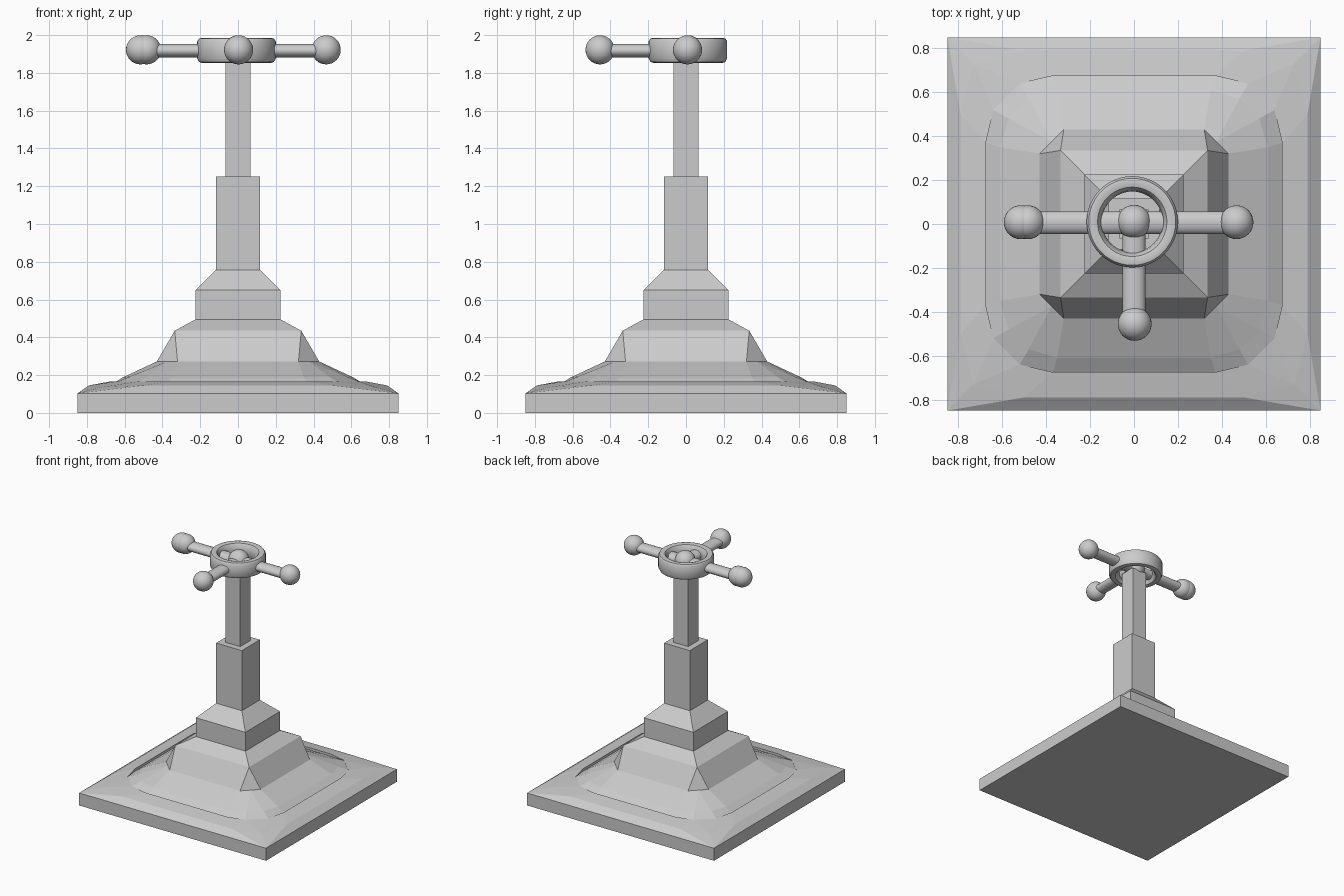
import bpy, bmesh, math
from mathutils import Matrix

if "Cube" in bpy.data.objects:
    bpy.data.objects.remove(bpy.data.objects["Cube"])

HZ = 1.922  # handle height


def finish(name, bm, smooth=False):
    bmesh.ops.recalc_face_normals(bm, faces=bm.faces)
    me = bpy.data.meshes.new(name)
    bm.to_mesh(me)
    bm.free()
    ob = bpy.data.objects.new(name, me)
    bpy.context.collection.objects.link(ob)
    if smooth:
        bpy.ops.object.select_all(action='DESELECT')
        ob.select_set(True)
        bpy.context.view_layer.objects.active = ob
        bpy.ops.object.shade_smooth_by_angle(angle=math.radians(40))
    return ob


def stack(name, levels):
    """Loft rings with four-fold symmetry; each level gives two points of a corner."""
    bm = bmesh.new()
    rings = []
    for (a, b, za), (c, d, zc) in levels:
        ring = []
        for k in range(4):
            rot = Matrix.Rotation(k * math.pi / 2, 3, 'Z')
            for p in ((a, b, za), (c, d, zc), (d, c, zc), (b, a, za)):
                v = bm.verts.new(p)
                v.co = rot @ v.co
                ring.append(v)
        rings.append(ring)
    n = len(rings[0])
    for lo, hi in zip(rings, rings[1:]):
        for i in range(n):
            j = (i + 1) % n
            bm.faces.new((lo[i], lo[j], hi[j], hi[i]))
    bm.faces.new(rings[0][::-1])
    bm.faces.new(rings[-1])
    bmesh.ops.remove_doubles(bm, verts=bm.verts, dist=1e-4)
    return finish(name, bm)


def sq(r, z):
    return ((r, r, z), (r, r, z))


# Stepped base with flared plate, groove, skirt and column
stack("base_column", [
    sq(0.85, 0), sq(0.85, 0.103),
    ((0.79, 0.50, 0.145), (0.73, 0.73, 0.135)),
    ((0.675, 0.37, 0.167), (0.64, 0.52, 0.167)),
    ((0.675, 0.37, 0.147), (0.64, 0.52, 0.165)),
    ((0.61, 0.35, 0.188), (0.57, 0.48, 0.193)),
    ((0.43, 0.32, 0.272), (0.375, 0.375, 0.272)),
    sq(0.335, 0.435), sq(0.225, 0.495), sq(0.225, 0.65),
    sq(0.117, 0.757), sq(0.117, 1.252)])

# Slim square post
stack("upper_post", [sq(0.067, 1.2), sq(0.067, 1.88)])

# Rounded handle ring, swept profile
profile = [(0.208, -0.045), (0.208, 0.045), (0.198, 0.06), (0.180, 0.064),
           (0.158, 0.058), (0.143, 0.035), (0.138, 0.0), (0.143, -0.04),
           (0.158, -0.064), (0.180, -0.070), (0.198, -0.064)]
bm = bmesh.new()
N = 48
loops = [[bm.verts.new((r * math.cos(t) - 0.008, r * math.sin(t) + 0.01, HZ + z))
          for r, z in profile]
         for t in (2 * math.pi * i / N for i in range(N))]
m = len(profile)
for i in range(N):
    A, B = loops[i], loops[(i + 1) % N]
    for j in range(m):
        k = (j + 1) % m
        bm.faces.new((A[j], B[j], B[k], A[k]))
finish("handle_ring", bm, True)


# Flattened handle bars
def bar(name, length, centre, turn):
    bm = bmesh.new()
    mat = (Matrix.Translation((*centre, HZ - 0.004)) @ Matrix.Rotation(turn, 4, 'Z')
           @ Matrix.Diagonal((1, 0.052, 0.036, 1)) @ Matrix.Rotation(math.pi / 2, 4, 'Y'))
    bmesh.ops.create_cone(bm, cap_ends=True, segments=24, radius1=1, radius2=1,
                          depth=length, matrix=mat)
    finish(name, bm, True)


bar("cross_bar", 0.93, (-0.015, 0.006), 0)
bar("front_bar", 0.46, (0, -0.22), math.pi / 2)

# Ball ends, with a doubled ball on the left and one at the centre
for name, x, y in (("right_ball", 0.467, 0.008), ("left_ball_outer", -0.516, 0.008),
                   ("left_ball_inner", -0.484, 0.008), ("front_ball", 0.003, -0.455),
                   ("centre_ball", 0, 0.01)):
    bm = bmesh.new()
    bmesh.ops.create_uvsphere(bm, u_segments=32, v_segments=16, radius=0.077,
                              matrix=Matrix.Translation((x, y, HZ)))
    finish(name, bm, True)
